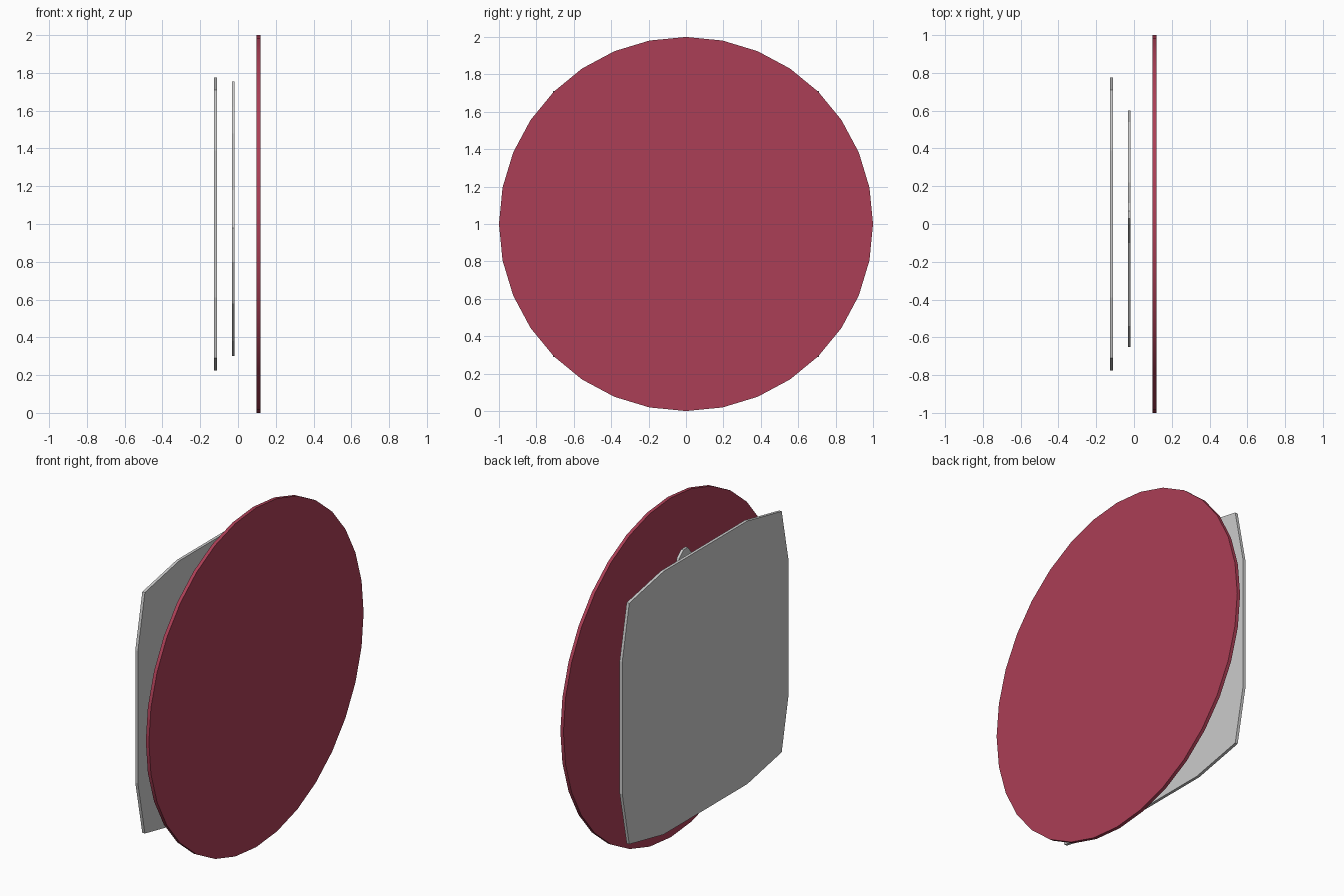
import bpy, bmesh, math

if "Cube" in bpy.data.objects:
    bpy.data.objects.remove(bpy.data.objects["Cube"])


def plate(name, outline, x0, x1, material=None, smooth=False):
    """Extrude a (y, z) outline along x from x0 to x1."""
    bm = bmesh.new()
    face = bm.faces.new([bm.verts.new((x0, y, z)) for y, z in outline])
    ext = bmesh.ops.extrude_face_region(bm, geom=[face])
    moved = [g for g in ext["geom"] if isinstance(g, bmesh.types.BMVert)]
    bmesh.ops.translate(bm, verts=moved, vec=(x1 - x0, 0, 0))
    bmesh.ops.recalc_face_normals(bm, faces=bm.faces[:])
    mesh = bpy.data.meshes.new(name)
    bm.to_mesh(mesh)
    bm.free()
    obj = bpy.data.objects.new(name, mesh)
    bpy.context.collection.objects.link(obj)
    if material:
        mesh.materials.append(material)
    if smooth:
        bpy.ops.object.select_all(action='DESELECT')
        obj.select_set(True)
        bpy.context.view_layer.objects.active = obj
        bpy.ops.object.shade_smooth_by_angle(angle=math.radians(30))
    return obj


red = bpy.data.materials.new("dark_red")
red.diffuse_color = (0.408, 0.049, 0.092, 1)
red.use_nodes = True
red.node_tree.nodes["Principled BSDF"].inputs["Base Color"].default_value = red.diffuse_color

# Large 32-sided red disc
circle = [(math.cos(i * math.tau / 32), 1 + math.sin(i * math.tau / 32))
          for i in range(32)]
plate("red_disc", circle, 0.099, 0.119, red, smooth=True)

# Squarish back plate with bulging sides: one corner turned four times
corner = [(0.775, 0.39), (0.71, 0.71), (0.39, 0.775)]
square = []
for c, s in [(1, 0), (0, 1), (-1, 0), (0, -1)]:
    square += [(c * y - s * z, 1 + s * y + c * z) for y, z in corner]
plate("back_plate", square, -0.127, -0.11)

# Thin emblem sheet between the plates, with a narrow rounded top
emblem = [(0.03, 1.755), (0.07, 1.755), (0.11, 1.72), (0.15, 1.62),
          (0.22, 1.46), (0.40, 1.28), (0.54, 1.14), (0.60, 0.96),
          (0.54, 0.72), (0.38, 0.48), (0.16, 0.34), (-0.04, 0.30),
          (-0.30, 0.38), (-0.52, 0.58), (-0.63, 0.80), (-0.65, 0.98),
          (-0.54, 1.18), (-0.30, 1.34), (-0.10, 1.48), (-0.03, 1.62),
          (0.0, 1.72)]
plate("emblem_sheet", emblem, -0.033, -0.018)
